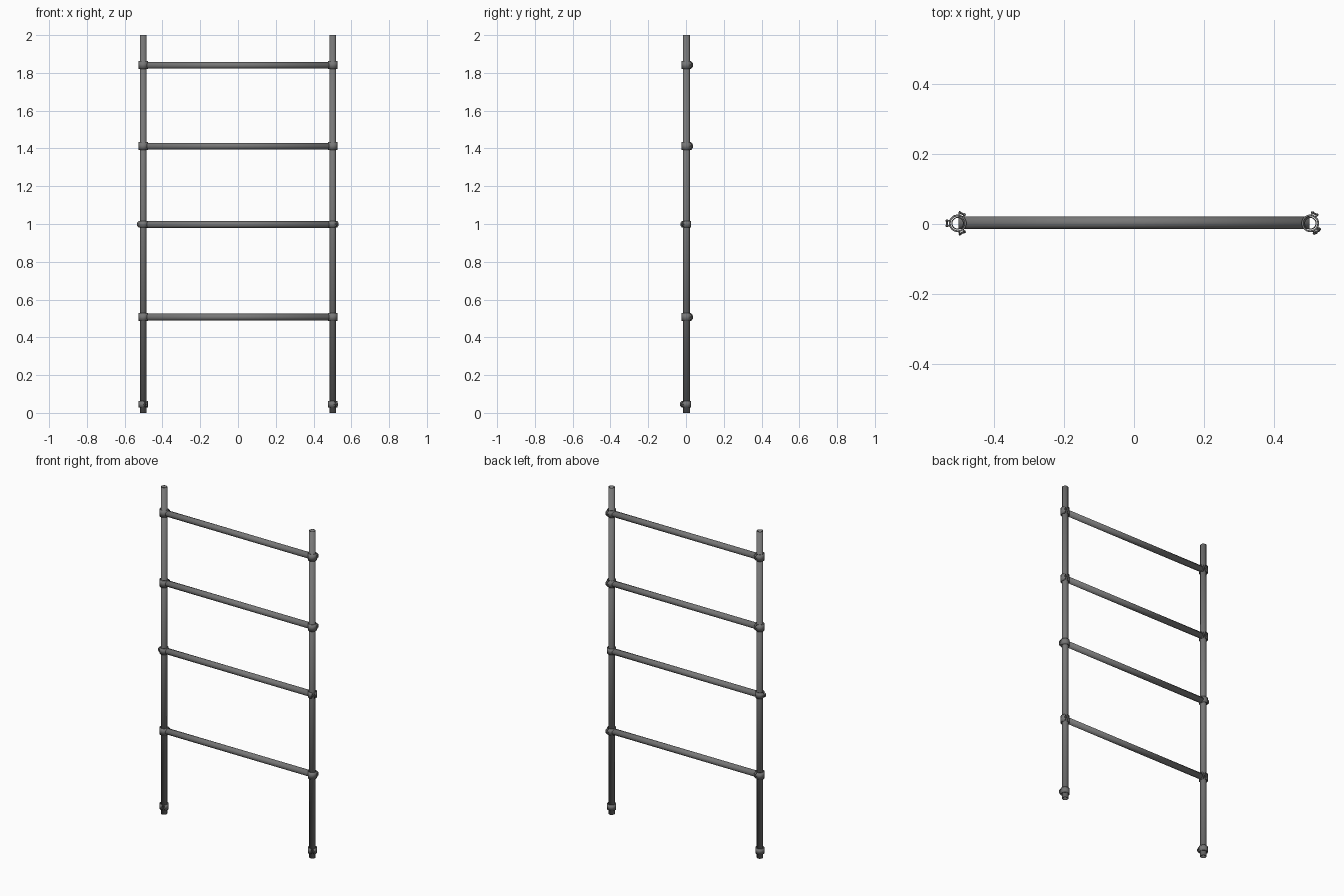
import bpy, bmesh, math
from mathutils import Matrix, Vector

cube = bpy.data.objects.get("Cube")
if cube:
    bpy.data.objects.remove(cube, do_unlink=True)

steel = bpy.data.materials.new("grey_steel")
steel.use_nodes = True
colour = (0.185, 0.185, 0.185, 1)
steel.diffuse_color = colour
steel.node_tree.nodes["Principled BSDF"].inputs["Base Color"].default_value = colour

POST_X, POST_Y = 0.502, 0.002
SIDES = 24


def finish(name, bm, matrix, wall=0.0):
    """Turn a bmesh into a smooth-shaded steel object."""
    bmesh.ops.recalc_face_normals(bm, faces=bm.faces)
    mesh = bpy.data.meshes.new(name)
    bm.to_mesh(mesh)
    bm.free()
    mesh.materials.append(steel)
    ob = bpy.data.objects.new(name, mesh)
    bpy.context.collection.objects.link(ob)
    ob.matrix_world = matrix
    if wall:
        mod = ob.modifiers.new("wall", 'SOLIDIFY')
        mod.thickness = wall
        mod.offset = 0
    bpy.ops.object.select_all(action='DESELECT')
    ob.select_set(True)
    bpy.context.view_layer.objects.active = ob
    bpy.ops.object.shade_smooth_by_angle(angle=math.radians(35))


def tube(name, radius, length, matrix, wall=0.003):
    """Open hollow pipe centred on its own z axis."""
    bm = bmesh.new()
    bmesh.ops.create_cone(bm, cap_ends=False, segments=SIDES, depth=length,
                          radius1=radius - wall / 2, radius2=radius - wall / 2)
    finish(name, bm, matrix, wall)


def clamp(name, x, z, angle, height):
    """Split strap around a post, with two lugs and a bolt pointing along angle."""
    place = Matrix.Translation((x, POST_Y, z)) @ Matrix.Rotation(math.radians(angle), 4, 'Z')
    r, gap = 0.0225, math.radians(18)
    path = [Vector((0.034, 0.007, 0))]
    for i in range(SIDES + 1):
        a = gap + (math.tau - 2 * gap) * i / SIDES
        path.append(Vector((r * math.cos(a), r * math.sin(a), 0)))
    path.append(Vector((0.034, -0.007, 0)))
    bm = bmesh.new()
    pairs = []
    for i, p in enumerate(path):
        half = height * (0.2 if i in (0, len(path) - 1) else 0.5)
        pairs.append([bm.verts.new(p + Vector((0, 0, s * half))) for s in (-1, 1)])
    for (a, b), (c, d) in zip(pairs, pairs[1:]):
        bm.faces.new((a, c, d, b))
    finish(name + "_strap", bm, place, 0.005)

    bm = bmesh.new()
    bmesh.ops.create_cone(bm, cap_ends=True, segments=8, depth=0.022,
                          radius1=0.003, radius2=0.003)
    finish(name + "_bolt", bm, place @ Matrix.Translation((0.03, 0, 0))
           @ Matrix.Rotation(math.pi / 2, 4, 'X'))


# Upright posts
for side, x in (("left", POST_X), ("right", -POST_X)):
    tube(side + "_post", 0.018, 2.0, Matrix.Translation((x, POST_Y, 1.0)))

# Rungs, reaching into the posts
for i, z in enumerate((0.507, 0.997, 1.412, 1.84)):
    tube(f"rung_{i + 1}", 0.018, 1.0,
         Matrix.Translation((0, 0.004, z)) @ Matrix.Rotation(math.pi / 2, 4, 'Y'))

# Clamps at each joint and near the feet: height, left angle, right angle, strap height
for i, (z, left, right, h) in enumerate((
        (0.045, -55, -65, 0.034), (0.507, 65, 65, 0.042), (0.999, -45, 180, 0.036),
        (1.412, 65, 65, 0.042), (1.842, 65, 65, 0.042))):
    clamp(f"left_clamp_{i + 1}", POST_X, z, left, h)
    clamp(f"right_clamp_{i + 1}", -POST_X, z, right, h)
